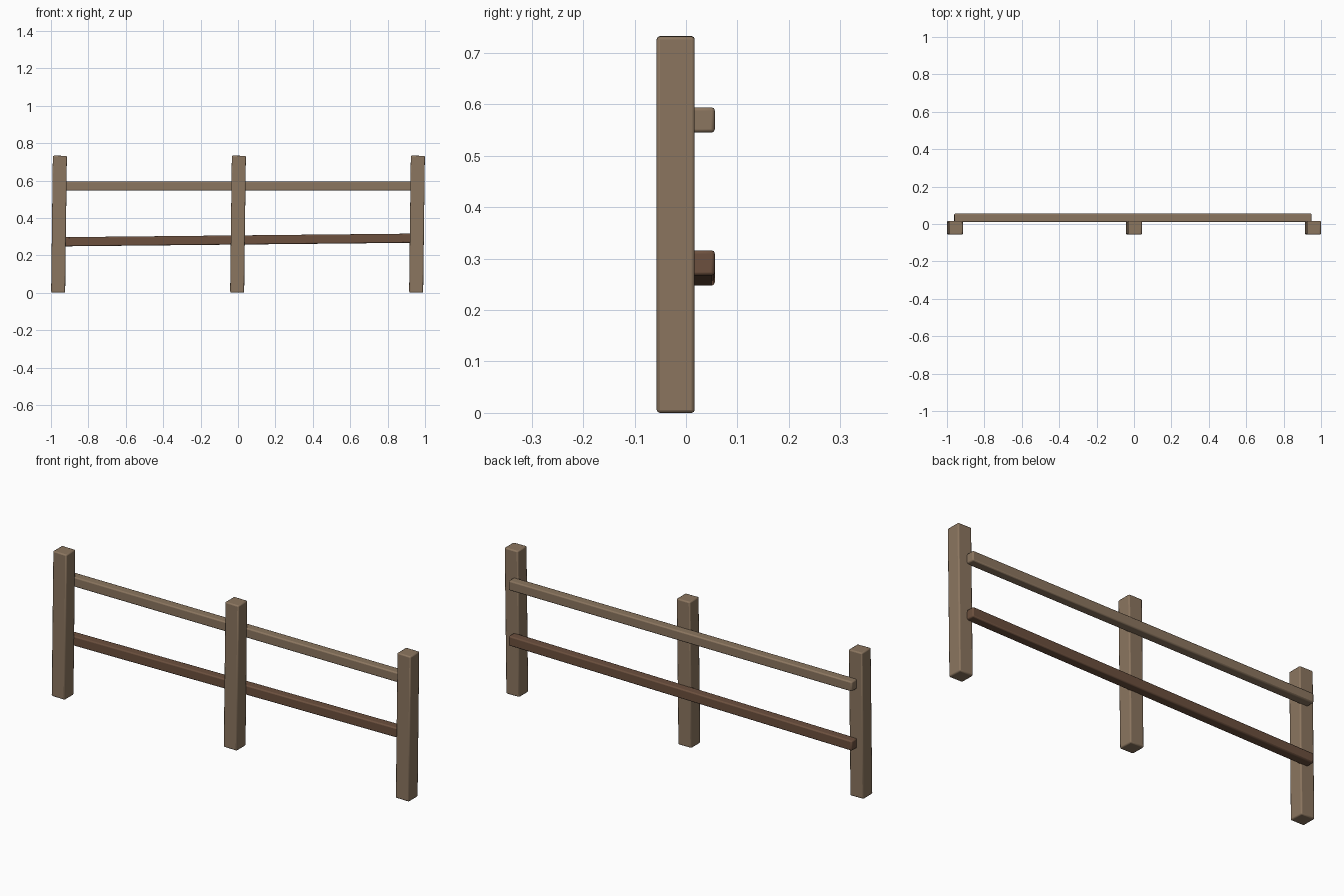
import bpy
import math

cube = bpy.data.objects.get("Cube")
if cube:
    bpy.data.objects.remove(cube, do_unlink=True)


def material(name, color):
    mat = bpy.data.materials.new(name)
    mat.use_nodes = True
    mat.diffuse_color = color
    mat.node_tree.nodes["Principled BSDF"].inputs["Base Color"].default_value = color
    return mat


light_wood = material("light weathered wood", (0.26, 0.18, 0.115, 1))
dark_wood = material("dark brown wood", (0.15, 0.08, 0.048, 1))


def beam(name, size, center, tilt, mat):
    """Box with softened edges, leaning in the plane of the fence."""
    bpy.ops.mesh.primitive_cube_add(size=1, location=center)
    obj = bpy.context.object
    obj.name = name
    obj.scale = size
    bpy.ops.object.transform_apply(location=False, rotation=False, scale=True)
    obj.rotation_euler.y = tilt
    bevel = obj.modifiers.new("soft edges", 'BEVEL')
    bevel.width = 0.006
    bevel.segments = 2
    obj.data.materials.append(mat)
    bpy.ops.object.shade_smooth_by_angle(angle=math.radians(35))
    return obj


# Three posts, all leaning slightly to the left
for name, x in (("right_post", -0.957), ("middle_post", 0), ("left_post", 0.957)):
    beam(name, (0.075, 0.074, 0.732), (x, -0.02, 0.3665), 0.0125, light_wood)

# Rails on the back of the posts; the lower one is crooked
beam("upper_rail", (1.91, 0.046, 0.049), (-0.006, 0.033, 0.57), 0, light_wood)
beam("lower_rail", (1.91, 0.046, 0.049), (-0.006, 0.033, 0.282), -0.0102, dark_wood)
